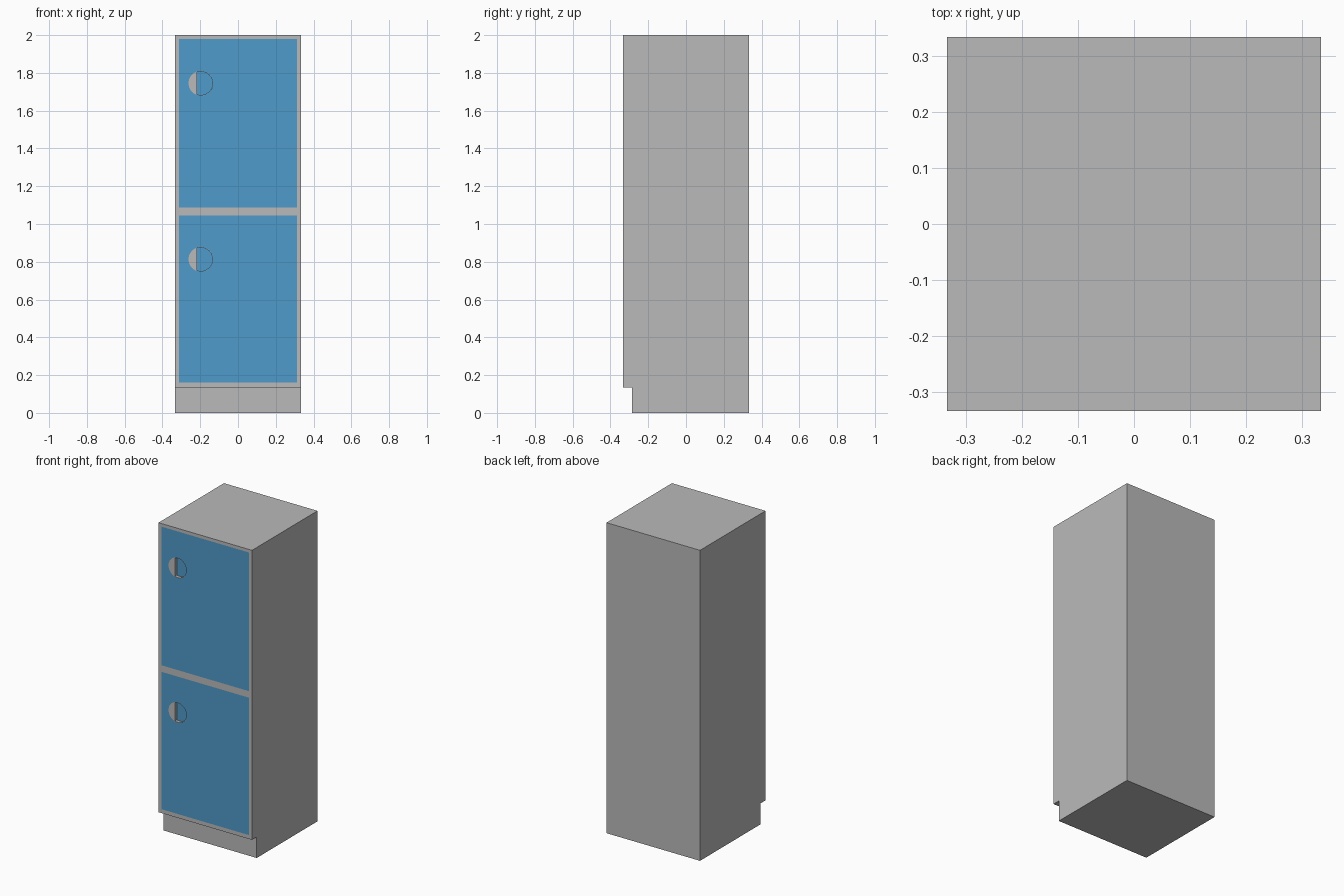
import bpy, bmesh, math

if "Cube" in bpy.data.objects:
    bpy.data.objects.remove(bpy.data.objects["Cube"])

FRONT = -0.333      # outer door plane
FRAME = -0.331      # carcass front plane
FLOOR = -0.311      # bottom of the handle recess
HX, HR = -0.197, 0.065


def material(name, rgb):
    m = bpy.data.materials.new(name)
    m.diffuse_color = (*rgb, 1)
    m.use_nodes = True
    m.node_tree.nodes["Principled BSDF"].inputs["Base Color"].default_value = m.diffuse_color
    return m


GREY = material("light grey", (0.49, 0.49, 0.49))
BLUE = material("door blue", (0.08, 0.325, 0.60))


def finish(name, bm, mat):
    bmesh.ops.recalc_face_normals(bm, faces=bm.faces)
    me = bpy.data.meshes.new(name)
    bm.to_mesh(me)
    bm.free()
    me.materials.append(mat)
    ob = bpy.data.objects.new(name, me)
    bpy.context.collection.objects.link(ob)
    return ob


def prism(name, pts, vec, mat):
    """Extrude a closed outline of 3D points along vec."""
    bm = bmesh.new()
    f = bm.faces.new([bm.verts.new(p) for p in pts])
    r = bmesh.ops.extrude_face_region(bm, geom=[f], use_keep_orig=True)
    verts = [g for g in r["geom"] if isinstance(g, bmesh.types.BMVert)]
    bmesh.ops.translate(bm, verts=verts, vec=vec)
    return finish(name, bm, mat)


def arc(r, y, z, a0, a1, n):
    return [(HX + r * math.cos(a0 + (a1 - a0) * i / n), y,
             z + r * math.sin(a0 + (a1 - a0) * i / n)) for i in range(n + 1)]


def cut(ob, cutter):
    m = ob.modifiers.new("handle_hole", 'BOOLEAN')
    m.operation, m.solver, m.object = 'DIFFERENCE', 'EXACT', cutter


# carcass with recessed plinth
side = [(-0.285, 0), (0.333, 0), (0.333, 2), (FRAME, 2), (FRAME, 0.135), (-0.285, 0.135)]
carcass = prism("carcass", [(-0.333, y, z) for y, z in side], (0.666, 0, 0), GREY)

# border strips around the doors, level with them
for name, x0, x1, z0, z1 in (("left_stile", -0.333, -0.313, 0.135, 2),
                             ("right_stile", 0.313, 0.333, 0.135, 2),
                             ("bottom_rail", -0.313, 0.313, 0.135, 0.16),
                             ("middle_rail", -0.313, 0.313, 1.045, 1.087),
                             ("top_rail", -0.313, 0.313, 1.98, 2)):
    prism(name, [(x0, FRONT, z0), (x1, FRONT, z0), (x1, FRONT, z1), (x0, FRONT, z1)],
          (0, FRAME - FRONT, 0), GREY)

for tag, z0, z1, hz in (("lower", 0.16, 1.045, 0.813), ("upper", 1.087, 1.98, 1.745)):
    # door panel
    door = prism(tag + "_door", [(-0.313, FRONT, z0), (0.313, FRONT, z0),
                                 (0.313, FRONT, z1), (-0.313, FRONT, z1)],
                 (0, FRAME - FRONT, 0), BLUE)
    # round pocket for the handle
    cutter = prism(tag + "_handle_cutter", arc(HR, -0.36, hz, 0, math.tau * 47 / 48, 47),
                   (0, FLOOR + 0.36, 0), GREY)
    cutter.hide_render = True
    cutter.hide_set(True)
    cut(carcass, cutter)
    cut(door, cutter)
    # blue pocket floor
    prism(tag + "_handle_floor", arc(HR - 0.001, FLOOR - 0.002, hz, 0, math.tau * 47 / 48, 47),
          (0, 0.002, 0), BLUE)
    # grey finger plate filling the left part of the pocket
    a = math.acos(-0.02 / HR)
    prism(tag + "_handle_plate", arc(HR, FRONT, hz, a, math.tau - a, 24),
          (0, FLOOR - FRONT, 0), GREY)
    # thin rim round the open part of the pocket
    rim = arc(HR, FRONT, hz, -a, a, 28) + arc(HR - 0.003, FRONT, hz, a, -a, 28)
    prism(tag + "_handle_rim", rim, (0, FLOOR - FRONT, 0), GREY)
